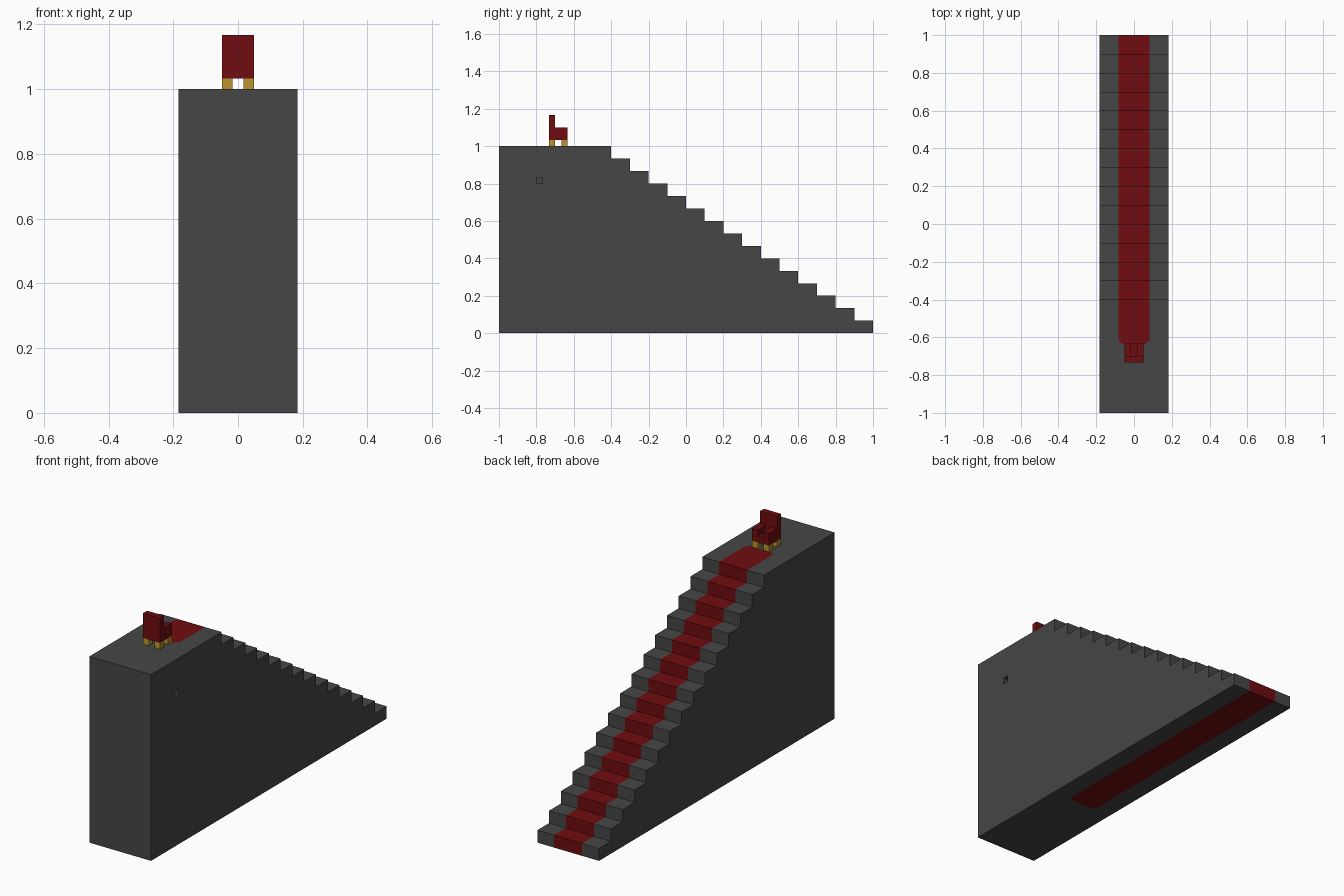
import bpy, bmesh
from mathutils import Vector

cube = bpy.data.objects.get("Cube")
if cube:
    bpy.data.objects.remove(cube, do_unlink=True)


def material(name, rgb):
    m = bpy.data.materials.new(name)
    m.use_nodes = True
    m.diffuse_color = (*rgb, 1)
    m.node_tree.nodes["Principled BSDF"].inputs["Base Color"].default_value = (*rgb, 1)
    return m


stone = material("dark_stone", (0.061, 0.061, 0.061))
red = material("deep_red", (0.162, 0.004, 0.005))
gold = material("gold", (0.48, 0.30, 0.025))


def finish(bm, name, *mats):
    mesh = bpy.data.meshes.new(name)
    bm.to_mesh(mesh)
    bm.free()
    for m in mats:
        mesh.materials.append(m)
    obj = bpy.data.objects.new(name, mesh)
    bpy.context.collection.objects.link(obj)
    return obj


def box(name, lo, hi, mat):
    lo, hi = Vector(lo), Vector(hi)
    bm = bmesh.new()
    bmesh.ops.create_cube(bm, size=1)
    for v in bm.verts:
        v.co = (lo + hi) / 2 + v.co * (hi - lo)
    return finish(bm, name, mat)


def cut(bm, co, normal, test=lambda f: True):
    """Split the faces that pass the test along a plane."""
    faces = [f for f in bm.faces if test(f)]
    geom = set(faces)
    for f in faces:
        geom.update(f.edges, f.verts)
    bmesh.ops.bisect_plane(bm, geom=list(geom), plane_co=co, plane_no=normal, dist=1e-5)
    bm.normal_update()


# Staircase: stepped side profile extruded across the width
U = 1 / 30
HALF, CARPET, CORNER = 5.5 * U, 2.5 * U, 0.02
STEPS, RISE, TREAD = 14, 1 / 15, 0.1
profile = [(-1, 0), (1, 0)]
for i in range(STEPS):
    y, z = 1 - i * TREAD, (i + 1) * RISE
    profile += [(y, z), (y - TREAD, z)]
profile += [(1 - STEPS * TREAD, 1), (-1, 1)]

bm = bmesh.new()
side = bm.faces.new([bm.verts.new((-HALF, y, z)) for y, z in profile])
ext = bmesh.ops.extrude_face_region(bm, geom=[side])
bmesh.ops.translate(bm, vec=(2 * HALF, 0, 0),
                    verts=[v for v in ext["geom"] if isinstance(v, bmesh.types.BMVert)])
bmesh.ops.recalc_face_normals(bm, faces=bm.faces)

# Carpet strip, with a clipped end on the platform and on the underside
for s in (-1, 1):
    cut(bm, (s * CARPET, 0, 0), (1, 0, 0), lambda f: abs(f.normal.x) < 0.5)
ends = {1: -0.635, 0: -0.41}


def in_strip(f, z):
    c = f.calc_center_median()
    return abs(f.normal.z) > 0.5 and abs(c.z - z) < 0.01 and abs(c.x) < CARPET


for z, end in ends.items():
    cut(bm, (0, end, z), (0, 1, 0), lambda f: in_strip(f, z))
    for s in (-1, 1):
        cut(bm, (s * CARPET, end + CORNER, z), (s, -1, 0),
            lambda f: in_strip(f, z) and f.calc_center_median().y > end)

for f in bm.faces:
    c = f.calc_center_median()
    end = ends[0] if f.normal.z < -0.5 else ends[1]
    f.material_index = int(abs(c.x) < CARPET and c.y > end
                           and abs(c.x) - c.y < CARPET - end - CORNER)

# Small square recess in the side wall
hole_y, hole_z = -0.8, 0.8


def wall(f):
    return f.normal.x > 0.5


def wall_column(f):
    return wall(f) and hole_y < f.calc_center_median().y < hole_y + U


for y in (hole_y, hole_y + U):
    cut(bm, (0, y, 0), (0, 1, 0), wall)
for z in (hole_z, hole_z + U):
    cut(bm, (0, 0, z), (0, 0, 1), wall_column)
hole = [f for f in bm.faces if wall_column(f)
        and hole_z < f.calc_center_median().z < hole_z + U]
pushed = bmesh.ops.extrude_discrete_faces(bm, faces=hole)["faces"]
for f in pushed:
    bmesh.ops.translate(bm, vec=(-U, 0, 0), verts=f.verts)
finish(bm, "staircase", stone, red)

# Throne on the platform, three units wide and deep
X0, Y0 = 1.5 * U, -22 * U
for side_name, x in (("right", -X0), ("left", X0 - U)):
    for row, y in (("front", Y0), ("rear", Y0 + 2 * U)):
        box(f"{row}_{side_name}_leg", (x, y, 1), (x + U, y + U, 1 + U), gold)
    box(f"{side_name}_arm", (x, Y0 + U, 1 + U), (x + U, Y0 + 3 * U, 1 + 3 * U), red)
box("seat", (-U / 2, Y0 + U, 1 + U), (U / 2, Y0 + 3 * U, 1 + 2 * U), red)
box("backrest", (-X0, Y0, 1 + U), (X0, Y0 + U, 1 + 5 * U), red)
